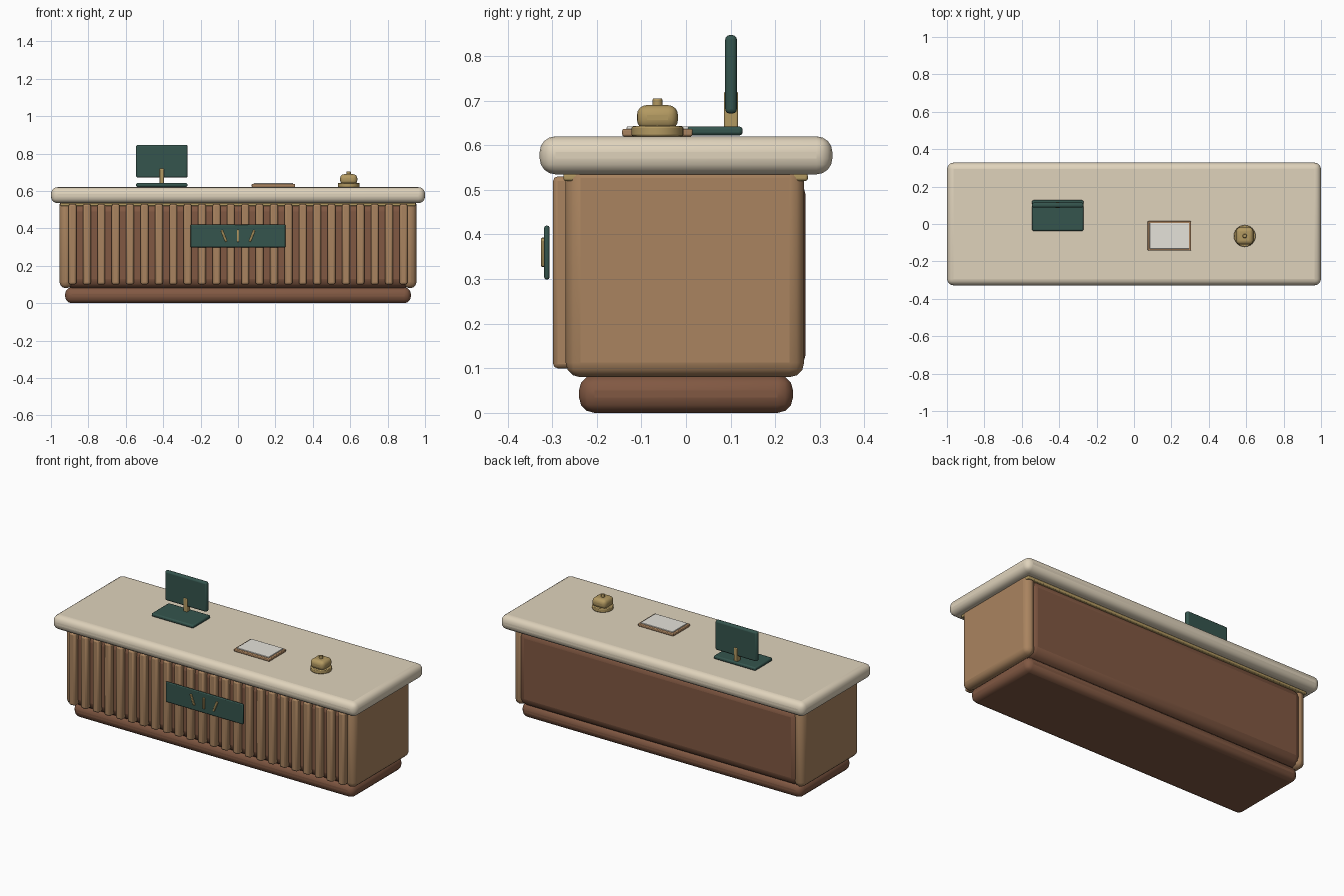
import bpy, math

if "Cube" in bpy.data.objects:
    bpy.data.objects.remove(bpy.data.objects["Cube"])

def mat(name, r, g, b):
    m = bpy.data.materials.new(name)
    m.diffuse_color = (r, g, b, 1)
    m.use_nodes = True
    m.node_tree.nodes["Principled BSDF"].inputs["Base Color"].default_value = m.diffuse_color
    return m

WOOD = mat("light_wood", 0.40, 0.23, 0.115)
DARK = mat("dark_wood", 0.22, 0.098, 0.055)
STONE = mat("cream_stone", 0.74, 0.65, 0.50)
GOLD = mat("brass", 0.45, 0.32, 0.12)
GREEN = mat("deep_green", 0.035, 0.09, 0.075)
PAPER = mat("paper", 0.78, 0.76, 0.70)

def finish(o, name, m, bevel, seg):
    o.name = name
    o.data.materials.append(m)
    if bevel:
        b = o.modifiers.new("round", 'BEVEL')
        b.width, b.segments = bevel, seg
        b.limit_method = 'ANGLE'
    bpy.ops.object.shade_smooth_by_angle(angle=math.radians(35))
    return o

def box(name, x, y, z, m, bevel=0.0, seg=3, tilt=0.0):
    """Rounded box from (min, max) ranges, optionally tilted about y."""
    bpy.ops.mesh.primitive_cube_add(size=1, location=[sum(r) / 2 for r in (x, y, z)])
    o = bpy.context.object
    o.scale = [r[1] - r[0] for r in (x, y, z)]
    bpy.ops.object.transform_apply(location=False, rotation=False, scale=True)
    o.rotation_euler.y = tilt
    return finish(o, name, m, bevel, seg)

def disc(name, x, y, r, z, m, bevel=0.0):
    bpy.ops.mesh.primitive_cylinder_add(vertices=24, radius=r, depth=z[1] - z[0],
                                        location=(x, y, sum(z) / 2))
    return finish(bpy.context.object, name, m, bevel, 2)

# Counter carcass
box("plinth", (-.924, .924), (-.24, .24), (0, .085), DARK, .035)
box("core", (-.93, .93), (-.268, .268), (.08, .54), DARK, .05)
for side, s in (("left", -1), ("right", 1)):
    box(side + "_end_panel", sorted((s * .885, s * .954)), (-.27, .265), (.08, .56), WOOD, .033)
box("brass_trim", (-.95, .95), (-.275, .273), (.52, .537), GOLD, .005, 2)
box("countertop", (-1, 1), (-.328, .328), (.535, .62), STONE, .035, 4)

# Front slats
N = 24
for i in range(N):
    x = -.885 + 1.77 * i / (N - 1)
    box(f"slat_{i + 1}", (x - .021, x + .021), (-.298, -.25), (.1, .53), WOOD, .01, 2)

# Front plaque with three inlay bars
box("plaque", (-.255, .255), (-.318, -.306), (.299, .42), GREEN, .005, 2)
for i in (-1, 0, 1):
    box(f"inlay_bar_{i + 2}", (i * .075 - .006, i * .075 + .006), (-.325, -.314),
        (.327, .393), GOLD, .003, 2, tilt=i * .38)

# Monitor
box("monitor_base", (-.545, -.27), (-.037, .127), (.622, .642), GREEN, .007, 2)
box("monitor_stand", (-.42, -.395), (.085, .117), (.63, .72), GOLD, .004, 2)
box("monitor_screen", (-.545, -.27), (.088, .114), (.671, .847), GREEN, .01, 3)

# Tray with paper
box("tray", (.073, .306), (-.143, .015), (.62, .637), WOOD, .004, 2)
box("paper_sheet", (.084, .295), (-.133, .006), (.63, .642), PAPER, .002, 2)

# Service bell
disc("bell_base", .592, -.064, .058, (.62, .643), GOLD, .004)
box("bell_dome", (.546, .638), (-.11, -.018), (.635, .69), GOLD, .022, 4)
disc("bell_button", .592, -.064, .011, (.685, .705), GOLD, .003)
